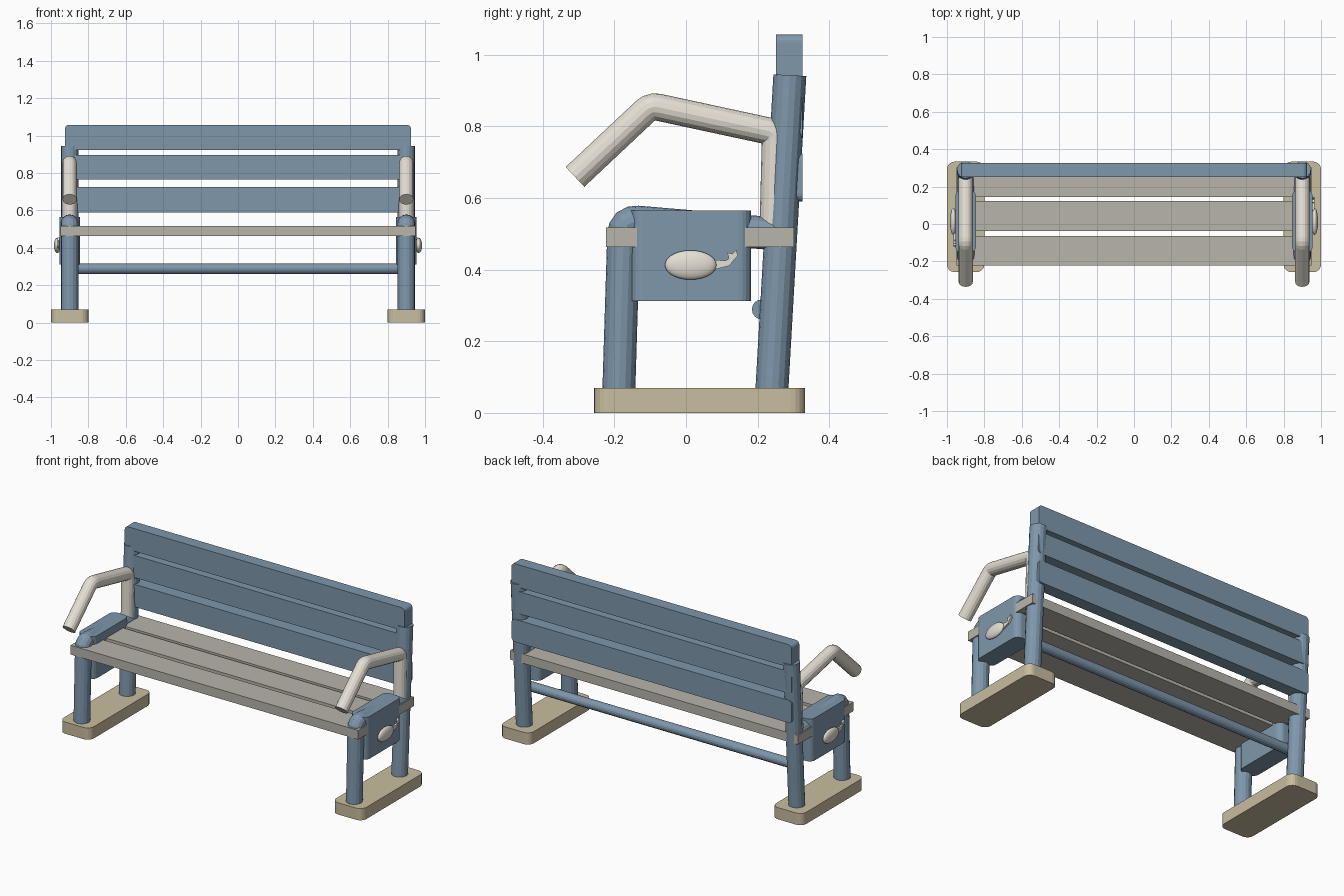
import bpy, bmesh, math
from mathutils import Vector, Matrix

if "Cube" in bpy.data.objects:
    bpy.data.objects.remove(bpy.data.objects["Cube"])


def material(name, rgb):
    m = bpy.data.materials.new(name)
    m.diffuse_color = (*rgb, 1)
    m.use_nodes = True
    m.node_tree.nodes["Principled BSDF"].inputs["Base Color"].default_value = m.diffuse_color
    return m


BLUE = material("blue_paint", (0.21, 0.31, 0.41))
CREAM = material("cream_paint", (0.78, 0.74, 0.66))
GREY = material("grey_wood", (0.48, 0.46, 0.41))
SAND = material("sand_stone", (0.58, 0.51, 0.35))


def link(name, data, mat):
    ob = bpy.data.objects.new(name, data)
    bpy.context.collection.objects.link(ob)
    data.materials.append(mat)
    return ob


def from_bmesh(name, bm, mat):
    bmesh.ops.recalc_face_normals(bm, faces=bm.faces)
    me = bpy.data.meshes.new(name)
    bm.to_mesh(me)
    bm.free()
    return link(name, me, mat)


def board(name, lo, hi, mat, axis=2, radius=0.0):
    """Box between two corners; edges parallel to axis are rounded."""
    lo, hi = Vector(lo), Vector(hi)
    bm = bmesh.new()
    bmesh.ops.create_cube(bm, size=1)
    for v in bm.verts:
        v.co = Vector([(lo[i] + hi[i]) / 2 + v.co[i] * (hi[i] - lo[i]) for i in range(3)])
    if radius:
        edges = [e for e in bm.edges
                 if abs((e.verts[0].co - e.verts[1].co).normalized()[axis]) > 0.9]
        bmesh.ops.bevel(bm, geom=edges, offset=radius, segments=5, profile=0.5, affect='EDGES')
    return from_bmesh(name, bm, mat)


def tube(name, points, radius, mat, bend=0.03, steps=4):
    """Pipe along a path with slightly rounded corners."""
    pts = [Vector(p) for p in points]
    path = [pts[0]]
    for a, b, c in zip(pts, pts[1:], pts[2:]):
        p, q = b + (a - b).normalized() * bend, b + (c - b).normalized() * bend
        for i in range(steps + 1):
            t = i / steps
            path.append(p * (1 - t) ** 2 + b * 2 * t * (1 - t) + q * t ** 2)
    path.append(pts[-1])
    cu = bpy.data.curves.new(name, 'CURVE')
    cu.dimensions = '3D'
    cu.bevel_depth = radius
    cu.bevel_resolution = 6
    cu.use_fill_caps = True
    sp = cu.splines.new('POLY')
    sp.points.add(len(path) - 1)
    for sp_pt, co in zip(sp.points, path):
        sp_pt.co = (*co, 1)
    sp.use_smooth = False
    return link(name, cu, mat)


def ornament(name, side):
    """Little swimming animal: rounded body and forked tail on the outer panel face."""
    turn = Matrix.Translation((0, 0.013, 0.413)) @ Matrix.Rotation(0 if side > 0 else math.pi, 4, 'Z')
    bm = bmesh.new()
    bmesh.ops.create_uvsphere(bm, u_segments=24, v_segments=14, radius=1,
                              matrix=Matrix.Diagonal((0.018, 0.072, 0.041, 1)))
    for v in bm.verts:
        v.co.x += 0.966
    tail = [(0.05, -0.018), (0.085, -0.008), (0.108, -0.002), (0.12, 0.013), (0.132, 0.025),
            (0.128, 0.045), (0.115, 0.03), (0.1, 0.034), (0.107, 0.018), (0.098, 0.012),
            (0.06, 0.015)]
    tail[5:8] = [(0.127, 0.043), (0.117, 0.031), (0.102, 0.035)]
    face = bm.faces.new([bm.verts.new((0.953, y, z)) for y, z in tail])
    ext = bmesh.ops.extrude_face_region(bm, geom=[face])
    for v in ext["geom"]:
        if isinstance(v, bmesh.types.BMVert):
            v.co.x += 0.013
    bmesh.ops.transform(bm, matrix=turn, verts=bm.verts)
    ob = from_bmesh(name, bm, CREAM)
    for p in ob.data.polygons:
        p.use_smooth = len(p.vertices) < 5 and p.area < 0.0002


# End frames: foot, legs, side panel, arm rest, ornament
for s, tag in ((1, "right"), (-1, "left")):
    x = 0.9 * s
    board(f"foot_{tag}", (x - 0.1, -0.257, 0), (x + 0.1, 0.333, 0.07), SAND, 2, 0.04)
    tube(f"front_leg_{tag}", [(x, -0.188, 0.05), (x, -0.173, 0.536), (x, 0.25, 0.5)],
         0.046, BLUE, bend=0.04)
    tube(f"back_leg_{tag}", [(x, 0.239, 0.05), (x, 0.29, 0.943)], 0.046, BLUE)
    board(f"side_panel_{tag}", (x - 0.055, -0.155, 0.312), (x + 0.055, 0.182, 0.565),
          BLUE, 2, 0.035)
    tube(f"arm_rest_{tag}", [(x, 0.243, 0.5), (x, 0.25, 0.783), (x, -0.098, 0.858),
                             (x, -0.31, 0.659)], 0.038, CREAM, bend=0.022, steps=3)
    ornament(f"ornament_{tag}", s)

# Seat slats
for i, (y0, y1) in enumerate(((-0.223, -0.065), (-0.038, 0.123), (0.145, 0.302))):
    board(f"seat_slat_{i + 1}", (-0.95, y0, 0.463), (0.95, y1, 0.518), GREY)

# Back slats
for i, (z0, z1) in enumerate(((0.59, 0.725), (0.765, 0.897), (0.922, 1.057))):
    board(f"back_slat_{i + 1}", (-0.925, 0.252, z0), (0.925, 0.325, z1), BLUE, 1, 0.022)

# Cross bar between the back legs
tube("cross_bar", [(-0.9, 0.212, 0.289), (0.9, 0.212, 0.289)], 0.028, BLUE)
